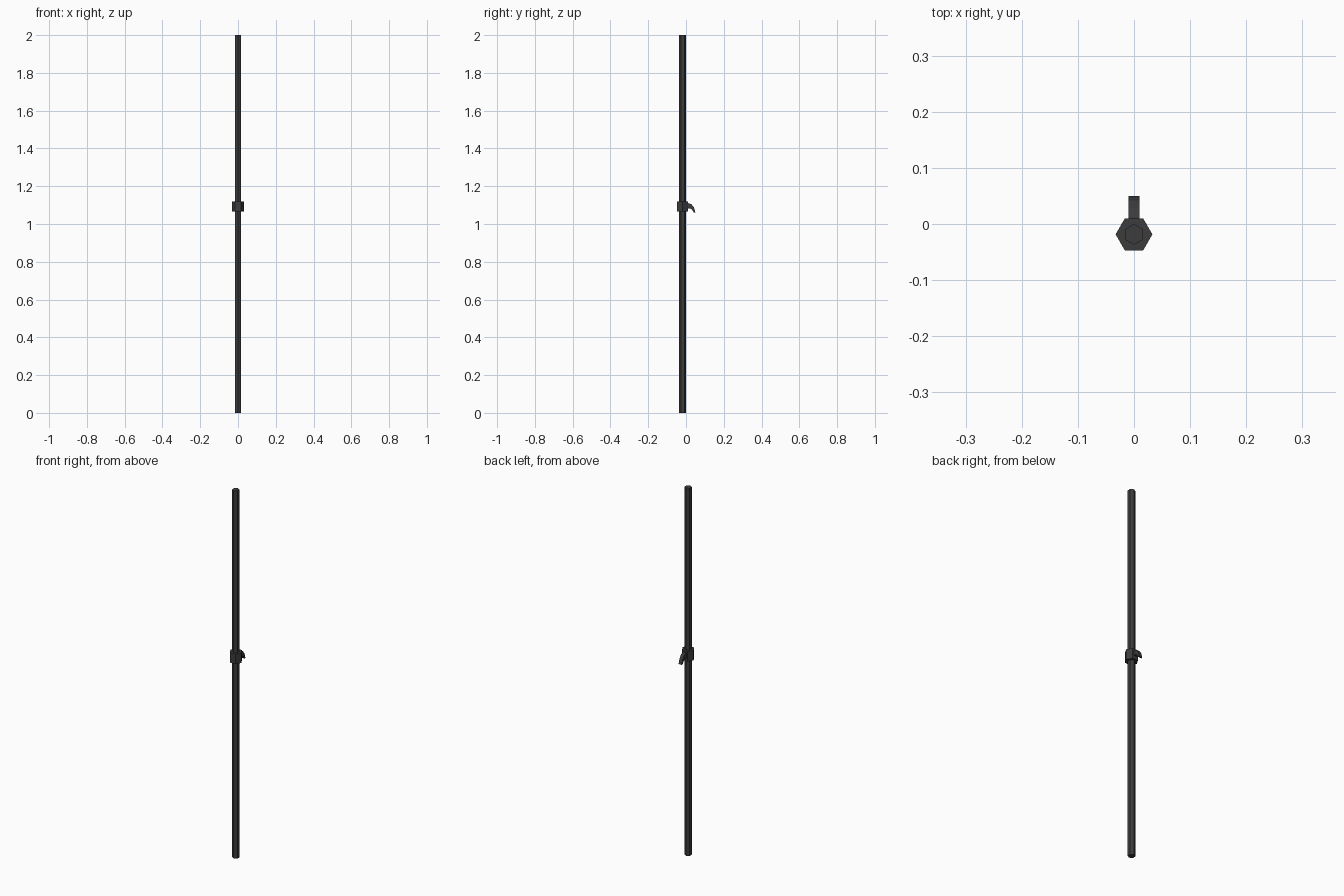
import bpy, bmesh, math

if "Cube" in bpy.data.objects:
    bpy.data.objects.remove(bpy.data.objects["Cube"])

metal = bpy.data.materials.new("dark_grey_metal")
metal.diffuse_color = (0.045, 0.045, 0.045, 1)
metal.use_nodes = True
metal.node_tree.nodes["Principled BSDF"].inputs["Base Color"].default_value = metal.diffuse_color
AXIS_Y = -0.0185


def make_object(name, bm):
    bmesh.ops.recalc_face_normals(bm, faces=bm.faces[:])
    mesh = bpy.data.meshes.new(name)
    bm.to_mesh(mesh)
    bm.free()
    mesh.materials.append(metal)
    obj = bpy.data.objects.new(name, mesh)
    bpy.context.collection.objects.link(obj)
    return obj


def prism(name, points, depth):
    """Extrude a closed outline by a vector."""
    bm = bmesh.new()
    face = bm.faces.new([bm.verts.new(p) for p in points])
    new = bmesh.ops.extrude_face_region(bm, geom=[face], use_keep_orig=True)["geom"]
    bmesh.ops.translate(bm, vec=depth,
                        verts=[v for v in new if isinstance(v, bmesh.types.BMVert)])
    return make_object(name, bm)


def hexagon(radius, z, turn):
    return [(radius * math.cos(turn + i * math.pi / 3),
             AXIS_Y + radius * math.sin(turn + i * math.pi / 3), z) for i in range(6)]


# Tall hexagonal pole, corners pointing front and back
prism("pole", hexagon(0.0185, 0, math.pi / 6), (0, 0, 2))

# Wider hexagonal collar, corners pointing sideways
prism("collar", hexagon(0.0328, 1.065, 0), (0, 0, 0.055))

# Curved hook on the back of the collar, tapering down to its tip
hook = [(0.0, 1.11), (0.012, 1.11), (0.028, 1.105), (0.042, 1.088), (0.05, 1.06),
        (0.042, 1.06), (0.032, 1.076), (0.02, 1.083), (0.0, 1.083)]
prism("hook", [(-0.0095, y, z) for y, z in hook], (0.019, 0, 0))
